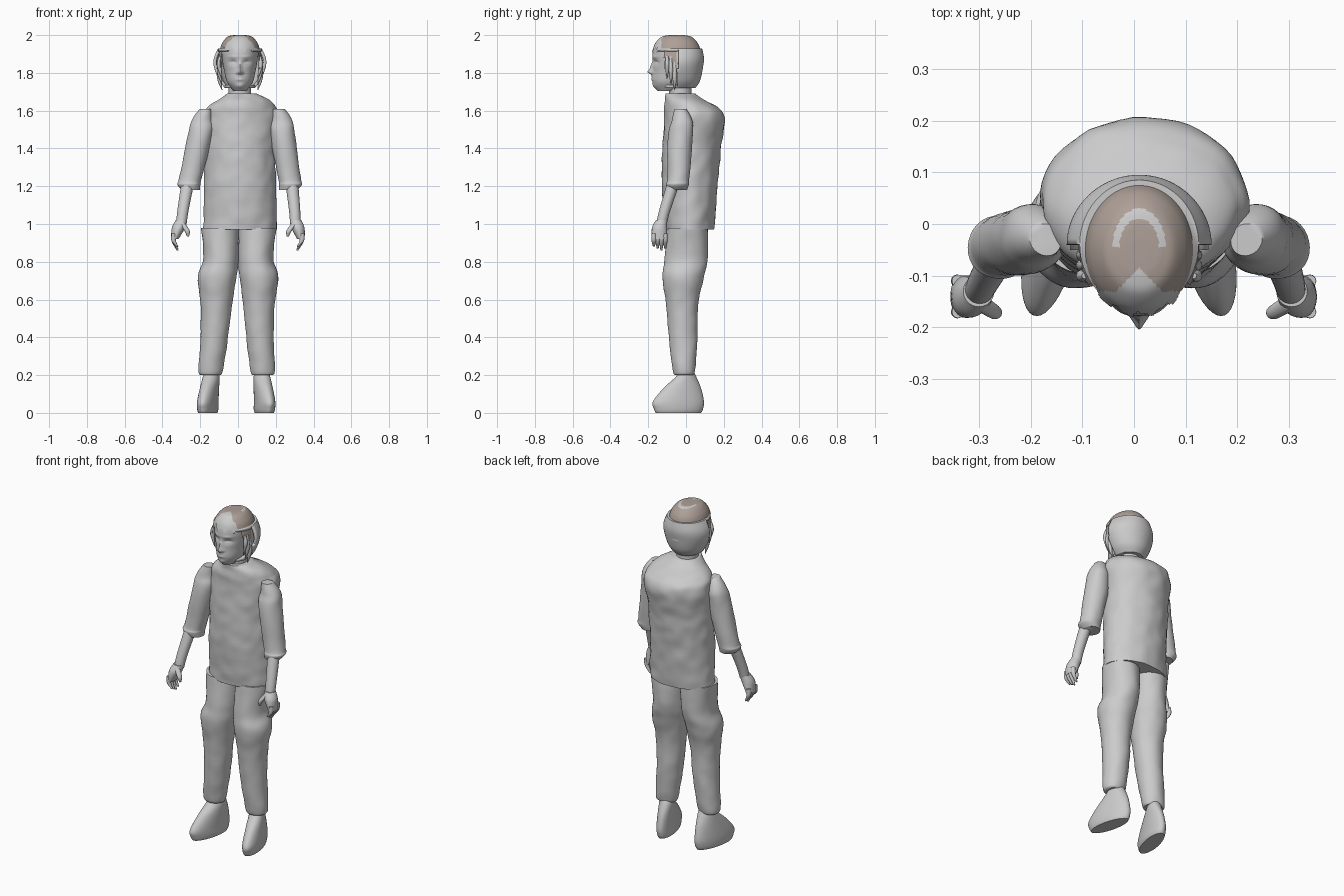
import bpy, bmesh, math
from mathutils import Vector, noise

cube = bpy.data.objects.get("Cube")
if cube:
    bpy.data.objects.remove(cube, do_unlink=True)


def material(name, colour):
    mat = bpy.data.materials.new(name)
    mat.use_nodes = True
    mat.diffuse_color = colour
    mat.node_tree.nodes["Principled BSDF"].inputs["Base Color"].default_value = colour
    return mat


grey = material("plain grey", (.6, .6, .6, 1))
taupe = material("taupe hair", (.42, .35, .31, 1))


def blend(before, start, end, after, t):
    """Smooth interpolation between two neighbouring rings."""
    result = []
    for p, q, r, s in zip(before, start, end, after):
        slope_in, slope_out = (r - p) / 2, (s - q) / 2
        ease = t * t * (3 - 2 * t)
        result.append(q + (r - q) * ease + slope_in * t * (1 - t) ** 2 - slope_out * t * t * (1 - t))
    return result


def refine(rings, steps):
    padded = [rings[0], *rings, rings[-1]]
    fine = []
    for before, start, end, after in zip(padded, padded[1:], padded[2:], padded[3:]):
        fine += [blend(before, start, end, after, k / steps) for k in range(steps)]
    return fine + [rings[-1]]


def loft(name, rings, sides=32, steps=6, warp=None, keep=None, paint=None, mirror=None, cloth=0):
    """Skin oval rings, listed upwards as (centre x, centre y, z, radius x, radius y)."""
    bm = bmesh.new()
    rows = []
    for cx, cy, z, rx, ry in refine(rings, steps):
        row = []
        for i in range(sides):
            angle = math.tau * i / sides
            out = Vector((math.cos(angle), math.sin(angle), 0))
            point = Vector((cx + out.x * rx, cy + out.y * ry, z))
            if cloth:
                point += out * cloth * noise.noise(point * 16)
            if warp:
                warp(point)
            if mirror:
                point.x = mirror(z) - point.x
            row.append(bm.verts.new(point))
        rows.append(row)
    faces = [rows[0][::-1], rows[-1]]
    for lower, upper in zip(rows, rows[1:]):
        for i in range(sides):
            j = (i + 1) % sides
            faces.append([lower[i], lower[j], upper[j], upper[i]])
    for corners in faces:
        centre = sum((v.co for v in corners), Vector()) / len(corners)
        if keep and not keep(centre):
            continue
        face = bm.faces.new(corners[::-1] if mirror else corners)
        if paint:
            face.material_index = paint(centre)
    loose = [v for v in bm.verts if not v.link_faces]
    bmesh.ops.delete(bm, geom=loose, context='VERTS')
    mesh = bpy.data.meshes.new(name)
    bm.to_mesh(mesh)
    bm.free()
    mesh.materials.append(grey)
    if paint:
        mesh.materials.append(taupe)
    part = bpy.data.objects.new(name, mesh)
    bpy.context.collection.objects.link(part)
    bpy.ops.object.select_all(action='DESELECT')
    part.select_set(True)
    bpy.context.view_layer.objects.active = part
    bpy.ops.object.shade_smooth_by_angle(angle=math.radians(50))
    return part


def pair(name, rings, mirror, **options):
    loft("right_" + name, rings, **options)
    loft("left_" + name, rings, mirror=mirror, **options)


def tube(*points):
    return [(x, y, z, radius, radius) for x, y, z, radius in points]


# The body leans slightly to its left, so mirrored limbs shift with height
def arm_lean(z):
    return .07 * (z - .95)


def leg_lean(z):
    return .03 * (z - .7)


def head_lean(z):
    return .02


# Tunic and neck
loft("tunic", [(.01, .02, .97, .195, .13), (.01, .02, 1.2, .19, .147), (.01, .03, 1.4, .19, .155),
               (.02, .045, 1.56, .2, .16), (.02, .025, 1.62, .18, .14),
               (.03, -.01, 1.66, .13, .1), (.02, -.03, 1.69, .08, .08)],
     sides=56, steps=10, cloth=.006)
loft("neck", tube((.01, -.03, 1.65, .06), (.01, -.03, 1.76, .06)))

# Sleeves, forearms and hands
pair("sleeve", tube((-.25, -.045, 1.18, .05), (-.26, -.045, 1.21, .062), (-.25, -.04, 1.25, .06),
                    (-.2, -.03, 1.47, .066), (-.19, -.02, 1.55, .055), (-.17, -.03, 1.61, .03)),
     arm_lean, cloth=.004)
pair("forearm", tube((-.26, -.055, 1.25, .035), (-.29, -.11, 1.08, .03), (-.3, -.13, 1, .028)), arm_lean)
pair("palm", [(-.335, -.14, .92, .02, .04), (-.315, -.14, .98, .035, .04), (-.3, -.13, 1.02, .03, .03)],
     arm_lean)
for i, finger in enumerate(("index", "middle", "ring", "little")):
    y = -.17 + .02 * i
    tip = .86 + .01 * abs(i - 2)
    pair(finger + "_finger", tube((-.32, y, tip, .005), (-.34, y, .91, .012), (-.34, y, .95, .012)),
         arm_lean, sides=12)
pair("thumb", tube((-.265, -.17, .935, .006), (-.27, -.17, .965, .014), (-.3, -.15, 1.01, .016)),
     arm_lean, sides=14)

# Trousers
pair("trouser_leg", [(-.145, -.01, .2, .055, .05), (-.145, -.01, .23, .066, .06),
                     (-.125, -.015, .4, .073, .075), (-.115, -.02, .58, .083, .085),
                     (-.11, -.015, .72, .103, .11), (-.09, 0, .82, .093, .115),
                     (-.095, .01, .98, .1, .105)], leg_lean, sides=40, cloth=.004)


# Shoes, with toes turned outward
def toe_out(point):
    point.x += .2 * (point.y + .04)


pair("shoe", [(-.16, -.04, 0, .045, .12), (-.16, -.04, .02, .05, .13), (-.16, -.04, .06, .05, .135),
              (-.155, -.02, .13, .047, .1), (-.15, 0, .19, .043, .055), (-.15, 0, .22, .035, .04)],
     leg_lean, sides=40, warp=toe_out)

# Face features: side offset, z, width, height, push along y
FEATURES = {
    "nose tip": (0, 1.805, .013, .014, -.024),
    "nose bridge": (0, 1.83, .01, .025, -.013),
    "nostril": (.014, 1.8, .008, .007, -.006),
    "eye socket": (.036, 1.855, .02, .013, .013),
    "eyeball": (.036, 1.85, .012, .007, -.006),
    "brow": (.036, 1.885, .026, .007, -.004),
    "lips": (0, 1.77, .024, .012, -.009),
    "mouth line": (0, 1.772, .024, .003, .008),
    "chin": (0, 1.73, .025, .014, -.008),
}


def sculpt(point):
    if point.y > -.07:
        return
    push = 0
    for offset, z, width, height, depth in FEATURES.values():
        for side in {offset, -offset}:
            across = (point.x - .01 - side) / width
            push += depth * math.exp(-across ** 2 - ((point.z - z) / height) ** 2)
    point.y += push


loft("head", [(.01, -.09, 1.705, .035, .06), (.01, -.075, 1.75, .068, .1), (.01, -.055, 1.81, .083, .12),
              (.01, -.05, 1.86, .092, .126), (.01, -.05, 1.91, .095, .126),
              (.01, -.05, 1.95, .085, .11), (.01, -.05, 1.985, .04, .05)],
     sides=96, steps=12, warp=sculpt)


# Hair cap with a ragged fringe, a pale forelock and a pale crescent on the crown
def on_cap(centre):
    ragged = .012 * math.sin(centre.x * 140) + .006 * math.sin(centre.x * 310)
    return centre.z > (1.925 + ragged if centre.y < -.115 else 1.821)


def hair_colour(centre):
    x, y = centre.x - .01, centre.y + .045
    ring = math.hypot(x / .045, y / .065)
    crescent = centre.z > 1.95 and y > 0 and .85 < ring < 1.15
    forelock = centre.y < -.13 + max(0, .045 - abs(x))
    low_back = centre.y > -.05 and centre.z < 1.92
    return 0 if crescent or forelock or low_back else 1


dome = [(.01, -.05, 1.82 + .18 * math.sqrt(1 - s ** 4), .117 * s, .14 * s)
        for s in (1, .98, .95, .9, .8, .6, .4, .2, .05)]
loft("hair_cap", dome, sides=120, steps=8, keep=on_cap, paint=hair_colour)

# Smooth shell of hair around the back of the head
back_hair = loft("back_hair", [(.01, -.04, 1.72, .08, .09), (.01, -.035, 1.76, .11, .11),
                               (.01, -.04, 1.83, .137, .13), (.01, -.04, 1.88, .137, .135),
                               (.01, -.04, 1.93, .115, .125)],
                 sides=72, keep=lambda centre: centre.y > -.045)
back_hair.modifiers.new("thickness", 'SOLIDIFY').thickness = .016

# Loose locks beside the face
for i, lock in enumerate(("front", "middle", "rear")):
    y, low = -.1 + .02 * i, 1.77 - .03 * i
    pair(lock + "_lock", tube((-.085, y, low, .002), (-.1, y, low + .07, .012), (-.095, y, 1.89, .006)),
         head_lean, sides=10)
